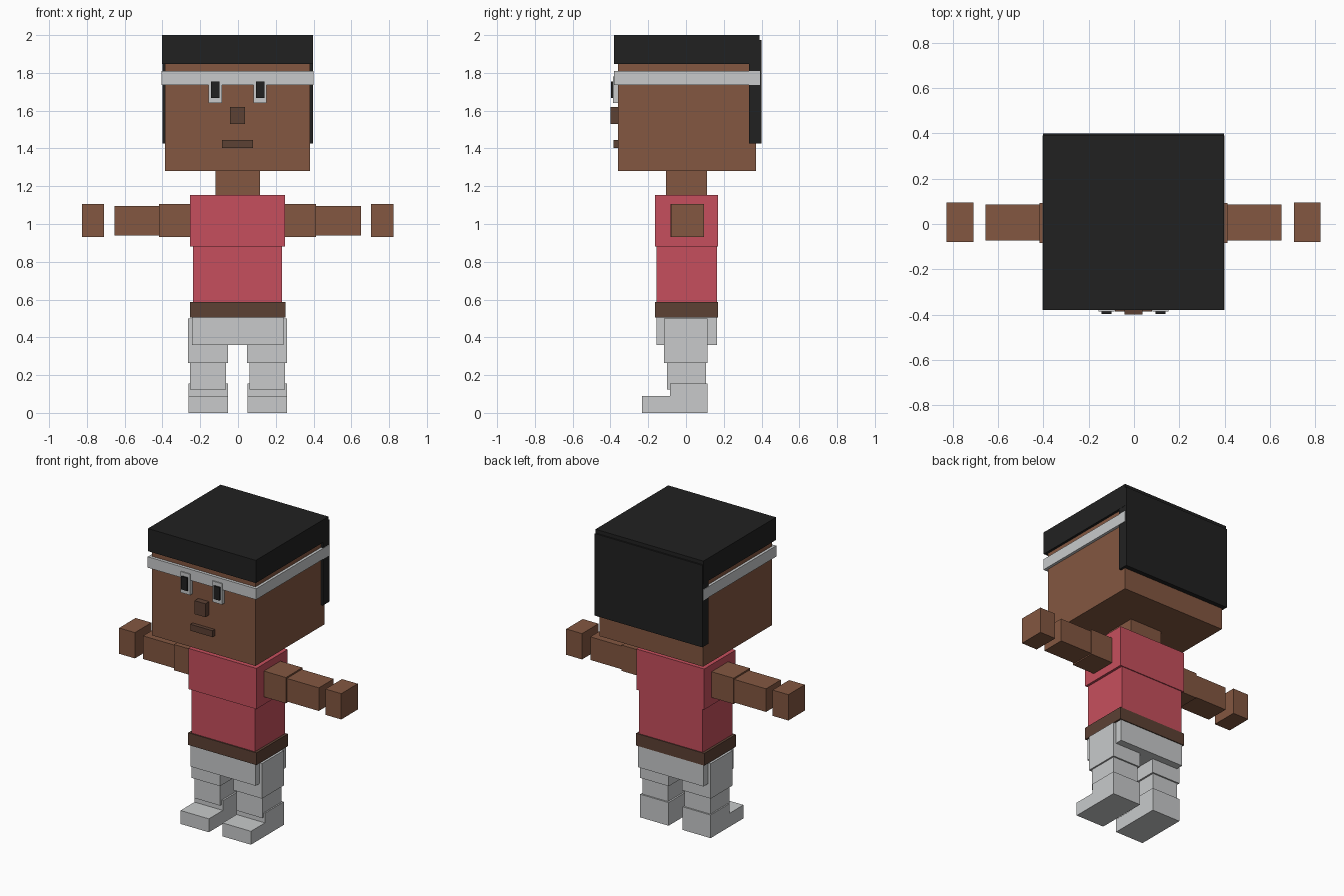
import bpy
import bmesh
from mathutils import Vector

if "Cube" in bpy.data.objects:
    bpy.data.objects.remove(bpy.data.objects["Cube"])

CX = -0.002  # symmetry plane of the figure


def material(name, srgb):
    m = bpy.data.materials.new(name)
    lin = [((c / 255 + 0.055) / 1.055) ** 2.4 for c in srgb]
    m.diffuse_color = (*lin, 1)
    m.use_nodes = True
    m.node_tree.nodes["Principled BSDF"].inputs["Base Color"].default_value = m.diffuse_color
    return m


skin = material("skin brown", (131, 87, 65))
red = material("shirt red", (198, 79, 93))
pale = material("pale grey", (200, 202, 203))
black = material("hair black", (33, 33, 33))
dark = material("dark brown", (92, 65, 52))


def box(name, x, y, z, mat):
    """Box given by its (min, max) extent on each axis."""
    bm = bmesh.new()
    bmesh.ops.create_cube(bm, size=1)
    for v in bm.verts:
        v.co = Vector([(a + b) / 2 + c * (b - a) for (a, b), c in zip((x, y, z), v.co)])
    me = bpy.data.meshes.new(name)
    bm.to_mesh(me)
    bm.free()
    me.materials.append(mat)
    ob = bpy.data.objects.new(name, me)
    bpy.context.collection.objects.link(ob)
    return ob


def centred(name, half, y, z, mat):
    return box(name, (CX - half, CX + half), y, z, mat)


def pair(name, x, y, z, mat):
    """Same box on both sides; x is the distance from the symmetry plane."""
    box("right_" + name, (CX + x[0], CX + x[1]), y, z, mat)
    box("left_" + name, (CX - x[1], CX - x[0]), y, z, mat)


# Head, hair and headband
centred("head", 0.384, (-0.36, 0.37), (1.28, 1.90), skin)
centred("hair_top", 0.40, (-0.38, 0.39), (1.848, 2.0), black)
centred("hair_back", 0.399, (0.333, 0.40), (1.425, 1.975), black)
centred("headband", 0.402, (-0.38, 0.391), (1.737, 1.81), pale)

# Face
pair("eye", (0.083, 0.154), (-0.387, -0.35), (1.64, 1.78), pale)
pair("pupil", (0.097, 0.142), (-0.397, -0.38), (1.667, 1.755), black)
centred("nose", 0.04, (-0.40, -0.35), (1.53, 1.62), dark)
centred("mouth", 0.082, (-0.385, -0.35), (1.402, 1.445), dark)

# Torso
centred("neck", 0.118, (-0.105, 0.11), (1.15, 1.285), skin)
centred("chest", 0.252, (-0.163, 0.17), (0.88, 1.153), red)
centred("abdomen", 0.236, (-0.155, 0.164), (0.585, 0.88), red)
centred("belt", 0.253, (-0.163, 0.17), (0.505, 0.587), dark)
centred("hips", 0.242, (-0.155, 0.164), (0.36, 0.506), pale)

# Arms
pair("upper_arm", (0.24, 0.415), (-0.083, 0.092), (0.932, 1.105), skin)
pair("forearm", (0.415, 0.652), (-0.072, 0.086), (0.94, 1.095), skin)
pair("hand", (0.707, 0.824), (-0.08, 0.095), (0.932, 1.105), skin)

# Legs
pair("thigh", (0.05, 0.262), (-0.117, 0.115), (0.265, 0.50), pale)
pair("shin", (0.062, 0.252), (-0.10, 0.105), (0.125, 0.27), pale)
pair("heel", (0.051, 0.261), (-0.085, 0.115), (0.0, 0.155), pale)
pair("toe", (0.051, 0.261), (-0.233, -0.085), (0.0, 0.09), pale)
